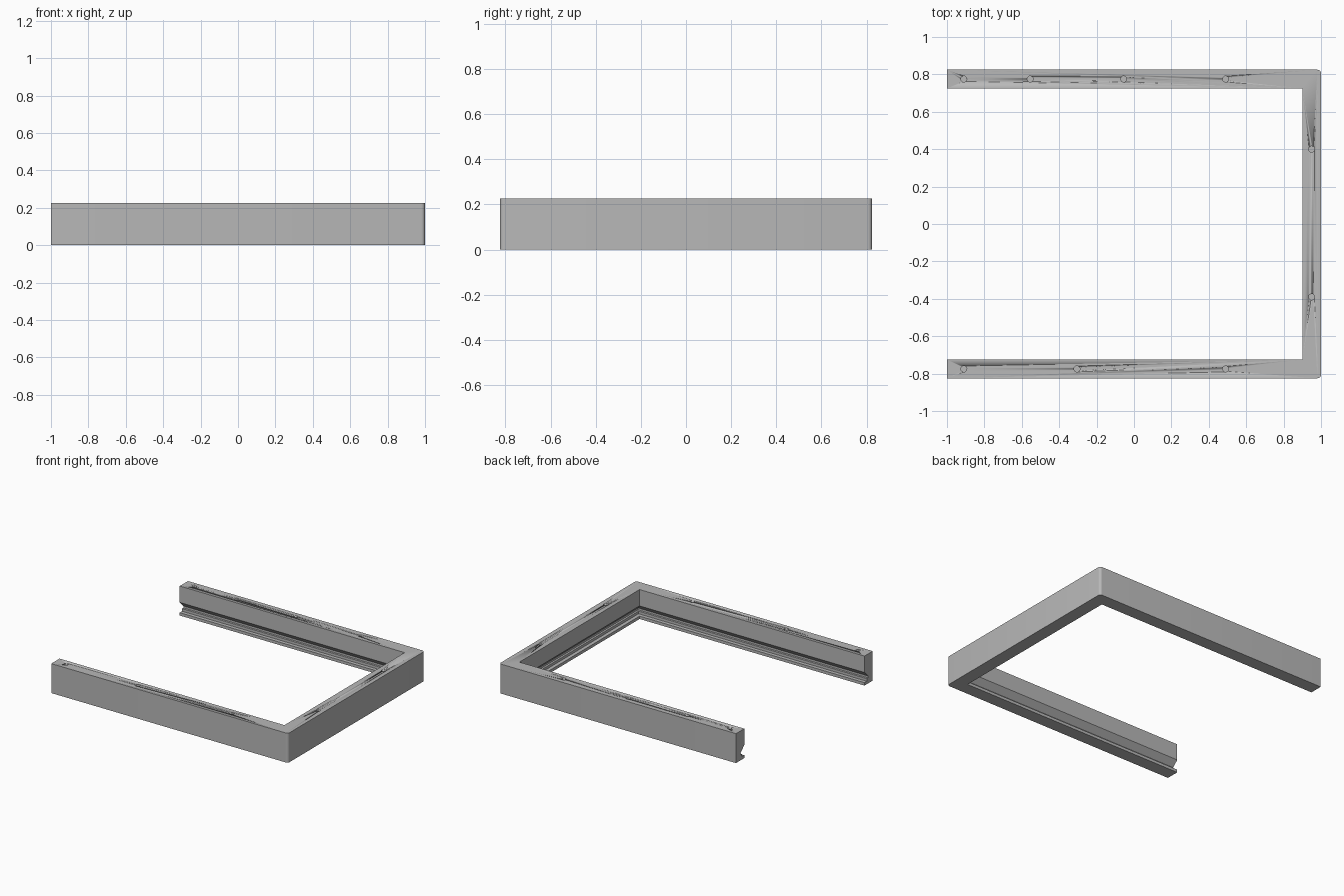
import bpy, bmesh, math
from mathutils import Matrix

if "Cube" in bpy.data.objects:
    bpy.data.objects.remove(bpy.data.objects["Cube"])

HEIGHT = 0.225
WIDTH = 0.1
INNER_X, INNER_Y = 0.9, 0.725

grey = bpy.data.materials.new("grey")
grey.diffuse_color = (0.48, 0.48, 0.48, 1)
grey.use_nodes = True
grey.node_tree.nodes["Principled BSDF"].inputs["Base Color"].default_value = grey.diffuse_color


def make_object(name, bm):
    bmesh.ops.recalc_face_normals(bm, faces=bm.faces)
    mesh = bpy.data.meshes.new(name)
    bm.to_mesh(mesh)
    bm.free()
    mesh.materials.append(grey)
    obj = bpy.data.objects.new(name, mesh)
    bpy.context.collection.objects.link(obj)
    bpy.ops.object.select_all(action='DESELECT')
    obj.select_set(True)
    bpy.context.view_layer.objects.active = obj
    bpy.ops.object.shade_smooth_by_angle(angle=math.radians(30))
    return obj


# Rail cross-section: (distance outward from the inner face, height)
profile = [(0, HEIGHT), (0, 0.1), (0.043, 0.057), (0.043, 0.042),
           (0.028, 0.042), (0.028, 0.022), (0, 0.022), (0, 0),
           (WIDTH, 0), (WIDTH, HEIGHT)]


def station(end_x, follows_x, side):
    """One copy of the profile at a rail end or a mitred corner."""
    return [(end_x + d * follows_x, side * (INNER_Y + d), z) for d, z in profile]


# U-shaped frame, swept through two mitred corners
bm = bmesh.new()
rings = [[bm.verts.new(p) for p in station(*s)]
         for s in ((-1, 0, -1), (INNER_X, 1, -1), (INNER_X, 1, 1), (-1, 0, 1))]
n = len(profile)
for a, b in zip(rings, rings[1:]):
    for i in range(n):
        j = (i + 1) % n
        bm.faces.new((a[i], a[j], b[j], b[i]))
bm.faces.new(rings[0])
bm.faces.new(rings[-1])
bmesh.ops.recalc_face_normals(bm, faces=bm.faces)
bmesh.ops.dissolve_limit(bm, angle_limit=0.01, verts=bm.verts, edges=bm.edges)

# Rounded outer corners
corners = [e for e in bm.edges
           if all(v.co.x > 0.99 for v in e.verts)
           and abs(e.verts[0].co.z - e.verts[1].co.z) > 0.2]
bmesh.ops.bevel(bm, geom=corners, offset=0.02, segments=5,
                profile=0.5, affect='EDGES')
frame = make_object("frame", bm)

# Blind holes in the top face
mid_y = INNER_Y + WIDTH / 2
holes = [(x, mid_y) for x in (-0.91, -0.555, -0.055, 0.49)]
holes += [(x, -mid_y) for x in (-0.91, -0.305, 0.49)]
holes += [(INNER_X + WIDTH / 2, y) for y in (0.4, -0.39)]
bm = bmesh.new()
for x, y in holes:
    bmesh.ops.create_cone(bm, cap_ends=True, segments=24, radius1=0.016,
                          radius2=0.016, depth=0.1,
                          matrix=Matrix.Translation((x, y, HEIGHT - 0.03)))
cutter = make_object("hole_cutter", bm)
cutter.hide_render = True
cutter.hide_viewport = True

cut = frame.modifiers.new("holes", 'BOOLEAN')
cut.operation = 'DIFFERENCE'
cut.solver = 'EXACT'
cut.object = cutter
